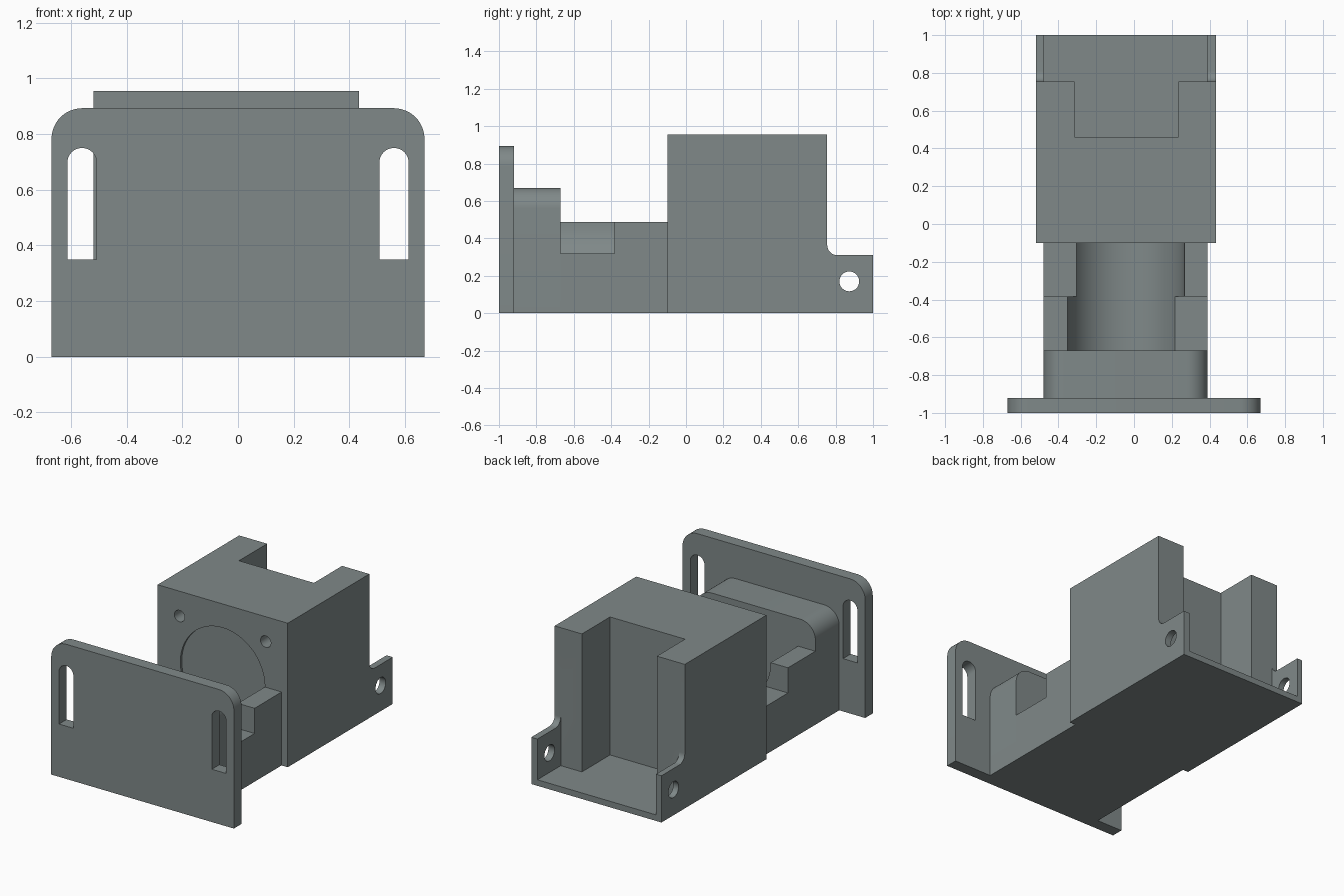
import bpy, bmesh, math
from mathutils import Vector

if "Cube" in bpy.data.objects:
    bpy.data.objects.remove(bpy.data.objects["Cube"])

grey = bpy.data.materials.new("slate grey")
grey.diffuse_color = (0.215, 0.25, 0.25, 1)
grey.use_nodes = True
grey.node_tree.nodes["Principled BSDF"].inputs["Base Color"].default_value = grey.diffuse_color

CX, CZ, R = -0.043, 0.487, 0.31      # bore centre and radius


def rounded(points):
    """2D outline from (u, v, radius) corners."""
    out = []
    n = len(points)
    for i, (u, v, r) in enumerate(points):
        p = Vector((u, v))
        if r == 0:
            out.append(p)
            continue
        a = (Vector(points[i - 1][:2]) - p).normalized()
        b = (Vector(points[(i + 1) % n][:2]) - p).normalized()
        c = p + (a + b) * r          # right-angled corners
        for k in range(13):
            t = k / 12 * math.pi / 2
            out.append(c - b * r * math.cos(t) - a * r * math.sin(t))
    return out


def circle(u, v, r, n=32):
    return [Vector((u + r * math.cos(2 * math.pi * k / n),
                    v + r * math.sin(2 * math.pi * k / n))) for k in range(n)]


def rect(u0, v0, u1, v1):
    return [Vector(p) for p in ((u0, v0), (u1, v0), (u1, v1), (u0, v1))]


def prism(name, outline, axis, lo, hi):
    """Extrude an outline along an axis from lo to hi."""
    place = {'x': lambda p, a: (a, p[0], p[1]),
             'y': lambda p, a: (p[0], a, p[1]),
             'z': lambda p, a: (p[0], p[1], a)}[axis]
    bm = bmesh.new()
    ends = [[bm.verts.new(place(p, a)) for p in outline] for a in (lo, hi)]
    n = len(outline)
    for e in ends:
        bm.faces.new(e)
    for i in range(n):
        j = (i + 1) % n
        bm.faces.new((ends[0][i], ends[0][j], ends[1][j], ends[1][i]))
    bmesh.ops.recalc_face_normals(bm, faces=bm.faces)
    me = bpy.data.meshes.new(name)
    bm.to_mesh(me)
    bm.free()
    me.materials.append(grey)
    ob = bpy.data.objects.new(name, me)
    bpy.context.collection.objects.link(ob)
    return ob


def cut(ob, *cutters):
    """Subtract the cutters, then delete them."""
    for c in cutters:
        m = ob.modifiers.new("cut", 'BOOLEAN')
        m.operation, m.solver, m.object = 'DIFFERENCE', 'EXACT', c
    dg = bpy.context.evaluated_depsgraph_get()
    me = bpy.data.meshes.new_from_object(ob.evaluated_get(dg))
    ob.modifiers.clear()
    ob.data = me
    for c in cutters:
        bpy.data.objects.remove(c)


# mounting plate with rounded top corners and two arched slots
plate = prism("mounting_plate", rounded([(-0.67, 0, 0), (0.67, 0, 0),
              (0.67, 0.893, 0.11), (-0.67, 0.893, 0.11)]), 'y', -1, -0.92)
slots = []
for s in (-1, 1):
    c = s * 0.5605
    slots.append(prism("slot", rounded([(c - 0.0525, 0.35, 0), (c + 0.0525, 0.35, 0),
                 (c + 0.0525, 0.75, 0.052), (c - 0.0525, 0.75, 0.052)]), 'y', -1.1, -0.8))
cut(plate, *slots)

# solid shoulder behind the plate
shoulder = prism("shoulder", rounded([(-0.48, 0, 0), (0.39, 0, 0),
                 (0.39, 0.67, 0.11), (-0.48, 0.67, 0.11)]), 'y', -0.92, -0.67)

# cradle with round channel and two diagonally opposite notches
cradle = prism("cradle", rect(-0.48, 0, 0.39, 0.487), 'y', -0.67, -0.1)
cut(cradle,
    prism("channel", circle(CX, CZ, R, 96), 'y', -0.8, 0),
    prism("notch_right", rect(CX, 0.32, 0.6, 0.7), 'y', -0.8, -0.383),
    prism("notch_left", rect(-0.7, 0.32, CX, 0.7), 'y', -0.383, 0))

# housing block with low rear ears
housing = prism("housing", rounded([(-0.1, 0, 0), (1, 0, 0), (1, 0.31, 0),
                (0.755, 0.31, 0.055), (0.755, 0.955, 0), (-0.1, 0.955, 0)]),
                'x', -0.52, 0.435)
# rear pocket: narrow between the pillars, wide between the ears
pocket = [Vector(p) for p in ((-0.48, 0.755), (-0.315, 0.755), (-0.315, 0.46),
          (0.235, 0.46), (0.235, 0.755), (0.39, 0.755), (0.39, 1.1), (-0.48, 1.1))]
cut(housing, prism("pocket", pocket, 'z', 0.04, 1.1))
# ear holes, shallow round recess and blind screw holes
cut(housing,
    prism("ear_hole", circle(0.873, 0.17, 0.053), 'x', -0.7, 0.7),
    prism("recess", circle(CX, CZ, R, 96), 'y', -0.2, -0.085),
    *[prism("screw_hole", circle(CX + s * 0.316, 0.79, 0.038), 'y', -0.2, 0.03)
      for s in (-1, 1)])

# smooth the curved walls, keep the edges sharp
bpy.ops.object.select_all(action='DESELECT')
for ob in (plate, shoulder, cradle, housing):
    ob.select_set(True)
bpy.context.view_layer.objects.active = housing
bpy.ops.object.shade_smooth_by_angle(angle=math.radians(25))
